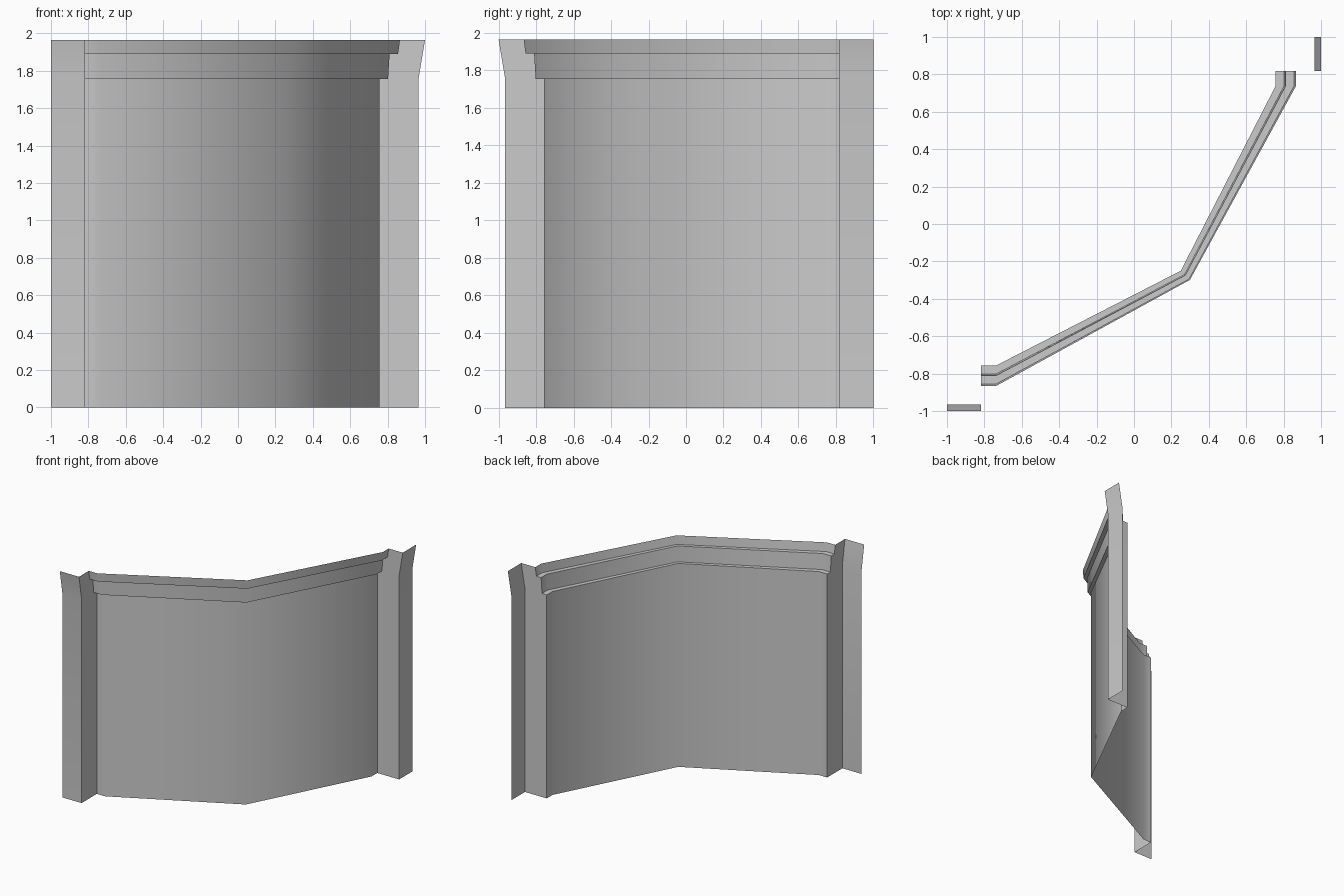
import bpy
import math

if "Cube" in bpy.data.objects:
    bpy.data.objects.remove(bpy.data.objects["Cube"])

# Wall plan: inner line (plain wall) and outer line (cornice lip), both mirrored about y = -x
INNER = [(-0.817, -0.757), (-0.738, -0.757), (0.25, -0.25), (0.757, 0.738), (0.757, 0.817)]
OUTER = [(-0.817, -0.862), (-0.738, -0.862), (0.297, -0.297), (0.862, 0.738), (0.862, 0.817)]
# Stepped cornice profile: (blend from inner to outer line, height)
PROFILE = [(0, 0), (0, 1.755), (0.43, 1.755), (0.51, 1.89), (0.94, 1.89), (1.04, 1.965)]
# Pier front: (y, height)
PIER = [(-0.965, 0), (-0.965, 1.755), (-1.0, 1.965)]


def make(name, verts, faces):
    mesh = bpy.data.meshes.new(name)
    mesh.from_pydata(verts, [], faces)
    mesh.update()
    obj = bpy.data.objects.new(name, mesh)
    bpy.context.collection.objects.link(obj)
    bpy.ops.object.select_all(action='DESELECT')
    obj.select_set(True)
    bpy.context.view_layer.objects.active = obj
    bpy.ops.object.shade_smooth_by_angle(angle=math.radians(42))
    return obj


def blend(a, b, t):
    return a + (b - a) * t


# Bent wall with cornice: an open sheet swept along the plan
n = len(INNER)
verts = [(blend(i[0], o[0], t), blend(i[1], o[1], t), z)
         for t, z in PROFILE for i, o in zip(INNER, OUTER)]
faces = [(r * n + c, r * n + c + 1, (r + 1) * n + c + 1, (r + 1) * n + c)
         for r in range(len(PROFILE) - 1) for c in range(n - 1)]
make("wall_with_cornice", verts, faces)

# Corner piers: flared front panel and a return face cut to the cornice profile
X = INNER[0][0]
outer_edge = [(-1.0, y, z) for y, z in PIER]
corner_edge = [(X, y, z) for y, z in PIER]
cornice_edge = [(X, blend(INNER[0][1], OUTER[0][1], t), z) for t, z in PROFILE]
verts = outer_edge + corner_edge + cornice_edge
faces = [(0, 3, 4, 1), (1, 4, 5, 2),
         (3, *range(6, 6 + len(PROFILE)), 5, 4)]
make("left_pier", verts, faces)
make("right_pier", [(-y, -x, z) for x, y, z in verts], [f[::-1] for f in faces])
